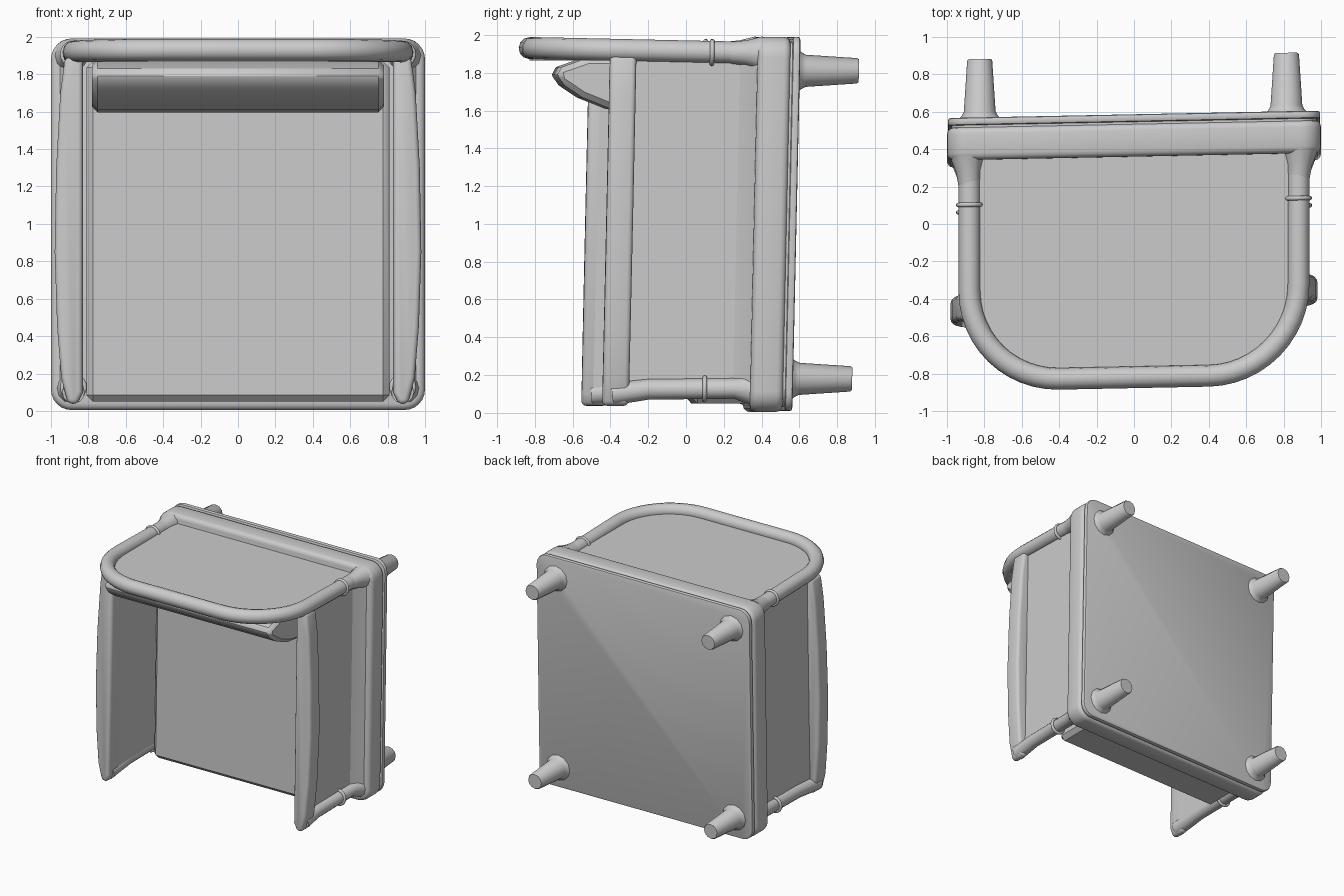
import bpy, bmesh
from math import sin, cos, pi, radians

if "Cube" in bpy.data.objects:
    bpy.data.objects.remove(bpy.data.objects["Cube"])


def finish(ob, angle=35):
    bpy.ops.object.select_all(action='DESELECT')
    ob.select_set(True)
    bpy.context.view_layer.objects.active = ob
    bpy.ops.object.convert(target='MESH')
    # the whole chair leans slightly
    for v in ob.data.vertices:
        v.co.y += 0.02 * v.co.x + 0.022 * (v.co.z - 1)
    bpy.ops.object.shade_smooth_by_angle(angle=radians(angle))


def prism(name, outline, place, lo, hi, bevel=0.0, segs=3):
    """Extrude a 2D outline from lo to hi; place(u, v, w) gives xyz."""
    bm = bmesh.new()
    a = [bm.verts.new(place(u, v, lo)) for u, v in outline]
    b = [bm.verts.new(place(u, v, hi)) for u, v in outline]
    n = len(outline)
    bm.faces.new(a)
    bm.faces.new(b[::-1])
    for i in range(n):
        bm.faces.new((a[i], b[i], b[(i + 1) % n], a[(i + 1) % n]))
    bmesh.ops.recalc_face_normals(bm, faces=bm.faces)
    me = bpy.data.meshes.new(name)
    bm.to_mesh(me)
    bm.free()
    ob = bpy.data.objects.new(name, me)
    bpy.context.collection.objects.link(ob)
    if bevel:
        m = ob.modifiers.new("soft edge", 'BEVEL')
        m.width, m.segments, m.limit_method = bevel, segs, 'ANGLE'
    finish(ob)


def tube(name, pts, r, radii=None, cyclic=False):
    cu = bpy.data.curves.new(name, 'CURVE')
    cu.dimensions = '3D'
    cu.bevel_depth, cu.bevel_resolution, cu.use_fill_caps = r, 4, True
    sp = cu.splines.new('POLY')
    sp.points.add(len(pts) - 1)
    sp.use_cyclic_u = cyclic
    for i, p in enumerate(pts):
        sp.points[i].co = (*p, 1)
        sp.points[i].radius = radii[i] if radii else 1
    ob = bpy.data.objects.new(name, cu)
    bpy.context.collection.objects.link(ob)
    finish(ob)


def rounded_rect(x, z0, z1, r, n=6):
    out = []
    for k, (cx, cz) in enumerate([(x - r, z1 - r), (-x + r, z1 - r),
                                  (-x + r, z0 + r), (x - r, z0 + r)]):
        for i in range(n + 1):
            t = pi / 2 * (k + i / n)
            out.append((cx + r * cos(t), cz + r * sin(t)))
    return out


def along_y(u, v, w):
    return (u, w, v)


def along_z(u, v, w):
    return (u, v, w)


def along_x(u, v, w):
    return (w, u, v)


# base slab and bottom plate, facing +y
prism("base_frame", rounded_rect(1.0, 0.005, 1.99, 0.11), along_y, 0.34, 0.515, 0.035)
prism("base_seam", rounded_rect(0.975, 0.03, 1.965, 0.1), along_y, 0.50, 0.535)
prism("base_plate", rounded_rect(0.995, 0.01, 1.99, 0.1), along_y, 0.525, 0.565, 0.012, 2)

# four tapered legs with flared roots
for x in (-0.825, 0.815):
    for z in (0.18, 1.81):
        tube("leg", [(x, y, z) for y in (0.555, 0.575, 0.60, 0.87, 0.88)], 0.085,
             [1.4, 1.15, 1.0, 0.79, 0.72])

# seat cushion, recessed between the arms
prism("seat_cushion", [(-0.81, 0.05), (0.81, 0.05), (0.81, 1.87), (-0.81, 1.87)],
      along_y, 0.03, 0.36, 0.035, 1)

# backrest cushion
prism("back_cushion", [(-0.72, 1.82), (-0.70, 1.75), (-0.58, 1.67), (-0.43, 1.61),
                       (-0.30, 1.595), (0.06, 1.595), (0.06, 1.88), (-0.55, 1.88)],
      along_x, -0.78, 0.78, 0.03, 1)

# backrest panel and the tube around it
path = [(0.88, 0.36)]
for cx, start in ((0.40, 0), (-0.40, -pi / 2)):
    for i in range(13):
        t = start - pi / 2 * i / 12
        path.append((cx + 0.48 * cos(t), -0.36 + 0.48 * sin(t)))
path.append((-0.88, 0.36))
prism("backrest_panel", path, along_z, 1.865, 1.92)
tube("backrest_tube", [(x, y, 1.912 - 0.022 * y) for x, y in path], 0.058)

# arms: side panel, padded front rail, lower tube and tie rings
for s, front, name in ((1, -0.44, "right"), (-1, -0.515, "left")):
    prism(name + "_arm_panel", [(front + 0.06, 0.12), (0.36, 0.12), (0.36, 1.9), (front + 0.06, 1.9)],
          along_x, s * 0.83, s * 0.885)
    rail = [(s * 0.83, 0.10), (s * 0.86, 0.035), (s * 0.91, 0.04), (s * 0.945, 0.18),
            (s * 0.967, 0.45), (s * 0.98, 0.85), (s * 0.972, 1.3), (s * 0.95, 1.7),
            (s * 0.925, 1.89), (s * 0.83, 1.89)]
    prism(name + "_arm_rail", rail, along_y, front, front + 0.14, 0.035)
    tube(name + "_lower_tube", [(s * 0.88, front + 0.05, 0.10), (s * 0.88, -0.2, 0.125),
                                (s * 0.88, 0.26, 0.13), (s * 0.89, 0.36, 0.12)],
         0.055, [1.1, 1, 1, 1.5])
    # flared joint where the upper tube meets the base
    tube(name + "_upper_joint", [(s * 0.88, 0.2, 1.905), (s * 0.885, 0.28, 1.905),
                                 (s * 0.89, 0.36, 1.90)], 0.058, [1, 1.15, 1.6])
    # filler between arm panel and base
    prism(name + "_arm_foot", [(s * 0.83, 0.36), (s * 0.97, 0.36), (s * 0.925, 0.31),
                               (s * 0.885, 0.25), (s * 0.83, 0.25)], along_z, 0.13, 1.9)
    for zc in (1.907, 0.128):
        ring = [(s * 0.88 + 0.06 * cos(t * pi / 10), 0.10, zc + 0.06 * sin(t * pi / 10))
                for t in range(20)]
        tube(name + "_tie_ring", ring, 0.012, cyclic=True)
